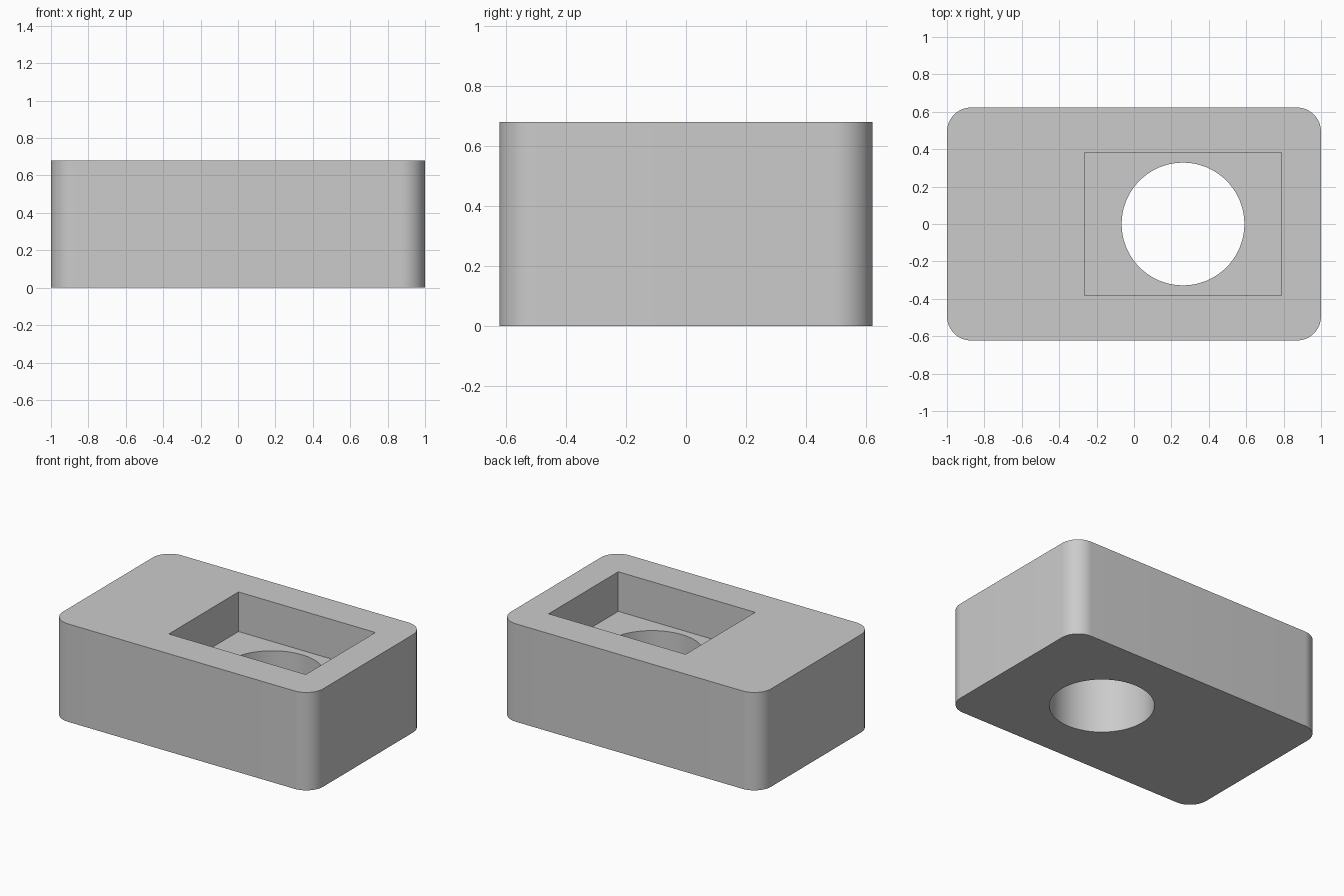
import bpy, bmesh
from mathutils import Matrix, Vector

HALF_X, HALF_Y, HEIGHT = 1.0, 0.623, 0.68
CORNER_RADIUS = 0.13
POCKET_X, POCKET_HALF = 0.262, (0.526, 0.382)
POCKET_FLOOR = 0.405
HOLE_RADIUS = 0.328

if "Cube" in bpy.data.objects:
    bpy.data.objects.remove(bpy.data.objects["Cube"], do_unlink=True)

# Plain grey material
grey = bpy.data.materials.new("plain grey")
grey.use_nodes = True
colour = (0.6, 0.6, 0.6, 1)
grey.diffuse_color = colour
for node in grey.node_tree.nodes:
    if node.type == 'BSDF_PRINCIPLED':
        node.inputs["Base Color"].default_value = colour


def make_object(name, bm):
    mesh = bpy.data.meshes.new(name)
    bm.to_mesh(mesh)
    bm.free()
    mesh.materials.append(grey)
    obj = bpy.data.objects.new(name, mesh)
    bpy.context.collection.objects.link(obj)
    return obj


def box(x, half_x, half_y, bottom, top):
    bm = bmesh.new()
    size = Vector((2 * half_x, 2 * half_y, top - bottom, 1))
    place = Matrix.Translation((x, 0, (bottom + top) / 2))
    bmesh.ops.create_cube(bm, size=1, matrix=place @ Matrix.Diagonal(size))
    return bm


# Block with rounded upright corners
bm = box(0, HALF_X, HALF_Y, 0, HEIGHT)
uprights = [e for e in bm.edges if abs(e.verts[0].co.z - e.verts[1].co.z) > 0.1]
bmesh.ops.bevel(bm, geom=uprights, offset=CORNER_RADIUS, segments=16,
                profile=0.5, affect='EDGES')
block = make_object("block", bm)

# Rectangular pocket open at the top
pocket = make_object("pocket_cutter",
                     box(POCKET_X, *POCKET_HALF, POCKET_FLOOR, HEIGHT + 0.2))

# Round hole through the pocket floor
bm = bmesh.new()
bmesh.ops.create_cone(bm, cap_ends=True, segments=96, radius1=HOLE_RADIUS,
                      radius2=HOLE_RADIUS, depth=3,
                      matrix=Matrix.Translation((POCKET_X, 0, 0)))
hole = make_object("hole_cutter", bm)

# Cut the openings, then discard the cutters
bpy.ops.object.select_all(action='DESELECT')
block.select_set(True)
bpy.context.view_layer.objects.active = block
for cutter in (pocket, hole):
    cutter.hide_render = True
    cut = block.modifiers.new(cutter.name, 'BOOLEAN')
    cut.operation = 'DIFFERENCE'
    cut.solver = 'EXACT'
    cut.object = cutter
    bpy.ops.object.modifier_apply(modifier=cut.name)
    bpy.data.objects.remove(cutter, do_unlink=True)

bpy.ops.object.shade_smooth_by_angle(angle=0.5)
